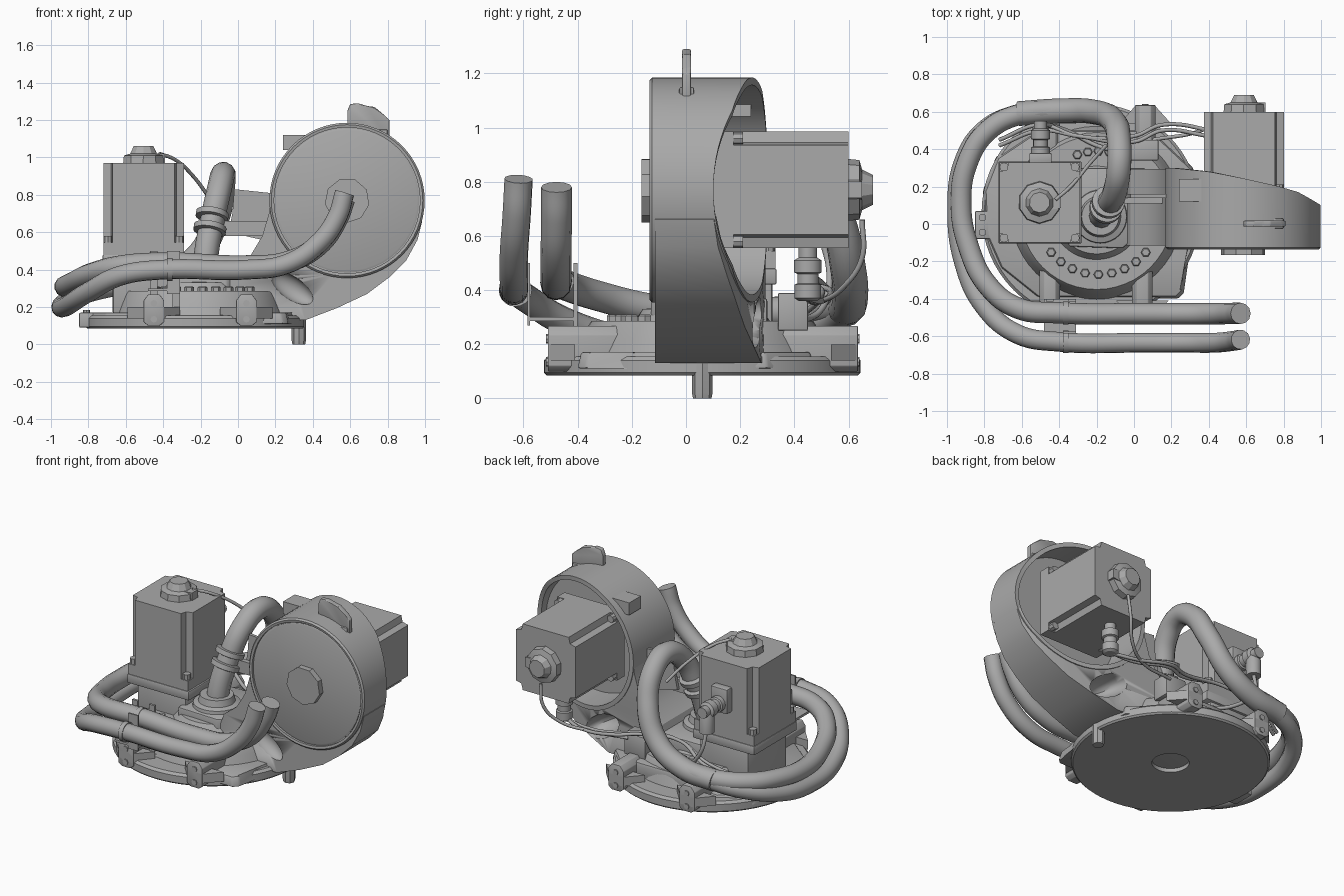
import bpy, bmesh, math
from mathutils import Matrix, Vector

if "Cube" in bpy.data.objects:
    bpy.data.objects.remove(bpy.data.objects["Cube"])

grey = bpy.data.materials.new("machine grey")
grey.diffuse_color = (0.4, 0.4, 0.4, 1)
grey.use_nodes = True
grey.node_tree.nodes["Principled BSDF"].inputs["Base Color"].default_value = grey.diffuse_color


def finish(name, bm, M=Matrix(), smooth=True):
    bmesh.ops.recalc_face_normals(bm, faces=bm.faces)
    me = bpy.data.meshes.new(name)
    bm.to_mesh(me)
    bm.free()
    me.transform(M)
    me.materials.append(grey)
    ob = bpy.data.objects.new(name, me)
    bpy.context.collection.objects.link(ob)
    if smooth:
        bpy.ops.object.select_all(action='DESELECT')
        ob.select_set(True)
        bpy.context.view_layer.objects.active = ob
        bpy.ops.object.shade_smooth_by_angle(angle=math.radians(32))
    return ob


def at(x, y, z, axis='Z'):
    turn = {'Z': Matrix(), 'Y': Matrix.Rotation(-math.pi / 2, 4, 'X'),
            'X': Matrix.Rotation(math.pi / 2, 4, 'Y')}[axis]
    return Matrix.Translation((x, y, z)) @ turn


def lathe(name, prof, M, n=48):
    """Revolve (radius, height) points around local z."""
    bm = bmesh.new()
    rings = [[bm.verts.new((r * math.cos(2 * math.pi * i / n), r * math.sin(2 * math.pi * i / n), h))
              for i in range(n)] for r, h in prof]
    for a, b in zip(rings, rings[1:]):
        for i in range(n):
            j = (i + 1) % n
            bm.faces.new((a[i], a[j], b[j], b[i]))
    bm.faces.new(rings[0])
    bm.faces.new(rings[-1])
    return finish(name, bm, M)


def prism(name, pts, h0, h1, M=Matrix(), top=1.0, c=(0, 0), bevel=0):
    """Extrude an outline along local z, optionally tapering about c."""
    bm = bmesh.new()
    lo = [bm.verts.new((x, y, h0)) for x, y in pts]
    hi = [bm.verts.new((c[0] + (x - c[0]) * top, c[1] + (y - c[1]) * top, h1)) for x, y in pts]
    bm.faces.new(lo)
    bm.faces.new(hi)
    for i in range(len(pts)):
        j = (i + 1) % len(pts)
        bm.faces.new((lo[i], lo[j], hi[j], hi[i]))
    if bevel:
        bmesh.ops.bevel(bm, geom=list(bm.edges), offset=bevel, segments=2, affect='EDGES', profile=0.5)
    return finish(name, bm, M, bool(bevel))


def box(name, x0, x1, y0, y1, z0, z1, bevel=0):
    return prism(name, [(x0, y0), (x1, y0), (x1, y1), (x0, y1)], z0, z1, bevel=bevel)


def plate_xz(name, pts, y0, y1, bevel=0):
    return prism(name, [(x, -z) for x, z in pts], y0, y1, at(0, 0, 0, 'Y'), bevel=bevel)


def tube(name, pts, r, res=4):
    cu = bpy.data.curves.new(name, 'CURVE')
    cu.dimensions, cu.bevel_depth, cu.bevel_resolution = '3D', r, res
    cu.use_fill_caps, cu.resolution_u = True, 8
    sp = cu.splines.new('BEZIER')
    sp.bezier_points.add(len(pts) - 1)
    for b, p in zip(sp.bezier_points, pts):
        b.co = p
        b.handle_left_type = b.handle_right_type = 'AUTO'
    cu.materials.append(grey)
    ob = bpy.data.objects.new(name, cu)
    bpy.context.collection.objects.link(ob)


# Round base with a shallow centre hole, and a locating pin
CX, CY = -0.23, 0.06
lathe("base_disc", [(.11, .14), (.11, .085), (.575, .085), (.585, .095), (.585, .14), (.57, .155), (.3, .16)],
      at(CX, CY, 0), 64)
lathe("locating_pin", [(.034, 0), (.038, .02), (.038, .16)], at(.325, .06, 0), 8)

# Cast body: low angular skirt, bolted flange, gearbox under the upright motor
outline = [(-.52, -.4), (.24, -.4), (.27, -.37), (.28, -.2), (.34, .02), (.32, .3), (.14, .47), (-.56, .48),
           (-.74, .36), (-.81, .18), (-.8, -.06), (-.72, -.24)]
prism("casting_skirt", outline, .11, .172, top=.97, c=(CX, CY), bevel=.01)
lathe("bolted_flange", [(.465, .15), (.44, .22), (.42, .27), (.41, .285), (.25, .285), (.22, .33), (.1, .34)],
      at(-.2, .06, 0))
box("rear_rib", -.45, .06, .3, .5, .14, .25, .02)
box("gearbox", -.67, -.32, -.08, .32, .16, .47, .015)
box("motor_mount", -.725, -.28, -.105, .335, .42, .48, .008)
prism("gear_cover", [(-.35, -.12), (-.06, -.13), (.06, -.02), (.06, .3), (-.35, .3)], .25, .37, bevel=.01)
lathe("hose_socket", [(.15, .33), (.14, .39), (.11, .4), (.1, .44), (.07, .44)], at(-.18, .04, 0), 32)
for k in range(9):
    for side in (1, -1):
        if side == -1 or 2 <= k <= 6:
            a = math.radians(50 + k * 10) if side == 1 else math.radians(220 + k * 12.5)
            lathe("flange_bolt", [(.026, .27), (.026, .305), (.02, .31)],
                  at(-.19 + .33 * math.cos(a), .06 + .33 * math.sin(a), 0), 6)

# Mounting lugs around the rim: two in front, two behind, one at the left
for x, y0, y1 in ((-.45, -.51, -.24), (.045, -.51, -.2), (.06, .35, .635), (-.45, .37, .635)):
    lug = [(x - .055, .12), (x - .03, .1), (x + .03, .1), (x + .055, .12), (x + .055, .235),
           (x + .03, .268), (x - .03, .268), (x - .055, .235)]
    plate_xz("mounting_lug", lug, y0, y1, .004)
    ye = y0 - .006 if y0 < 0 else y1 - .014
    for z in (.135, .22):
        lathe("lug_bolt", [(.018, 0), (.018, .02)], at(x, ye, z, 'Y'), 8)
    s = -1 if y0 < 0 else 1
    prism("lug_wing", [(x - .14, 0), (x + .14, 0), (x + .05, s * .1), (x - .05, s * .1)], .14, .2,
          at(0, y0 + .1 if s < 0 else y1 - .1, 0))
box("side_lug", -.85, -.76, -.08, .07, .09, .17, .008)
for y in (-.045, .035):
    lathe("side_bolt", [(.02, 0), (.02, .02)], at(-.81, y, .165), 8)

# Drum: open-backed housing whose rear rim sweeps forward to the right
DX, DZ, R = .583, .77, .415
SWEEP = [(.2, .3), (.4, .28), (.58, .245), (.76, .205), (.88, .17), (.95, .13), (1, .1)]


def rear(x):
    x = max(.2, min(.9999, x))
    for (xa, ya), (xb, yb) in zip(SWEEP, SWEEP[1:]):
        if x <= xb:
            return ya + (yb - ya) * (x - xa) / (xb - xa)


bm = bmesh.new()
N, rings = 64, []
for i in range(N):
    a = 2 * math.pi * i / N
    c, s = math.cos(a), math.sin(a)
    yb = rear(DX + R * c)
    prof = [(.39, -.118), (.39, -.132), (.405, -.135), (R, -.125), (R, yb), (.387, yb), (.387, .05)]
    rings.append([bm.verts.new((DX + r * c, y, DZ + r * s)) for r, y in prof])
for i in range(N):
    a, b = rings[i], rings[(i + 1) % N]
    for k in range(len(a) - 1):
        bm.faces.new((a[k], b[k], b[k + 1], a[k + 1]))
bm.faces.new([r[0] for r in rings])
bm.faces.new([r[-1] for r in rings])
finish("drum_housing", bm)
lathe("drum_cover", [(.385, 0), (.385, -.008), (.375, -.012)], at(DX, -.116, DZ, 'Y'), 48)
lathe("drum_boss", [(.12, -.165), (.12, -.1)], at(DX, 0, DZ, 'Y') @ Matrix.Rotation(.2, 4, 'Z'), 9)

# Arm: swept casting that carries the drum down into the base
outer = [(.985, .66), (.96, .56), (.9, .45), (.81, .36), (.69, .27), (.53, .195), (.36, .13),
         (.1, .14), (-.06, .3), (-.02, .41), (.07, .48), (.13, .58), (.165, .7), (.18, .8)]
bm = bmesh.new()
secs = []
for i, (x, z) in enumerate(outer):
    a = math.radians(-14 - i * 160 / (len(outer) - 1))
    ix, iz = DX + .4 * math.cos(a), DZ + .4 * math.sin(a)
    secs.append([bm.verts.new(p) for p in ((x, -.115, z), (x, rear(x) - .006, z),
                                           (ix, rear(ix) - .006, iz), (ix, -.115, iz))])
for a, b in zip(secs, secs[1:]):
    for k in range(4):
        bm.faces.new((a[k], b[k], b[(k + 1) % 4], a[(k + 1) % 4]))
bm.faces.new(secs[0])
bm.faces.new(secs[-1])
arm = finish("drum_arm", bm)
# Scooped pockets in the front and rear of the arm
for loc, size, tilt in (((.29, -.12, .3), (.13, .06, .06), .6), ((.42, .32, .28), (.15, .2, .075), .5)):
    bm = bmesh.new()
    bmesh.ops.create_uvsphere(bm, u_segments=24, v_segments=12, radius=1)
    M = Matrix.Translation(loc) @ Matrix.Rotation(tilt, 4, 'Y') @ Matrix.Diagonal((*size, 1))
    cut = finish("pocket_cutter", bm, M)
    cut.hide_render = True
    cut.hide_set(True)
    mod = arm.modifiers.new("pocket", 'BOOLEAN')
    mod.operation, mod.object = 'DIFFERENCE', cut

# Lifting eye and stop block on the drum
plate_xz("lifting_eye", [(.585, 1.14), (.585, 1.25), (.6, 1.285), (.64, 1.29), (.69, 1.275), (.73, 1.27),
                         (.79, 1.22), (.81, 1.2), (.81, 1.08)], -.014, .018, .006)
box("lifting_eye_foot", .6, .8, -.025, .03, 1.08, 1.15, .008)
box("stop_block", .24, .36, .12, .24, 1.04, 1.12)


# Motors: square flange, notched body, stepped cap and corner bolts
def motor(M, length):
    h, c = .215, .165
    square = [(-h, -h), (h, -h), (h, h), (-h, h)]
    notch = []
    for sx, sy in ((-1, -1), (1, -1), (1, 1), (-1, 1)):
        trio = [(sx * h, sy * c), (sx * .175, sy * .175), (sx * c, sy * h)]
        notch += trio if sx * sy > 0 else trio[::-1]
    prism("motor_flange", square, 0, .075, M)
    prism("motor_body", notch, .06, length, M)
    for sx in (-1, 1):
        for sy in (-1, 1):
            lathe("motor_bolt", [(.024, .07), (.024, .11)], M @ at(sx * .19, sy * .19, 0), 8)
    lathe("motor_cap", [(.115, length - .01), (.11, length + .04), (.075, length + .05), (.055, length + .09)],
          M @ Matrix.Rotation(.3, 4, 'Z'), 10)
    prism("cap_outlet", [(.05, -.04), (.115, -.03), (.115, .03), (.05, .04)], length, length + .05, M)


motor(at(-.505, .115, .47), .5)
motor(at(DX + .005, .1, DZ, 'Y'), .5)

# Cable plugs: rear of the upright motor and underside of the drum motor
box("plug_socket", -.56, -.44, .32, .38, .66, .82, .008)
plug = [(.035, 0), (.05, .01), (.05, .06), (.04, .065), (.04, .1), (.052, .105), (.052, .15), (.035, .16), (.035, .2)]
lathe("upright_motor_plug", plug, at(-.5, .35, .72, 'Y'), 14)
lathe("drum_motor_plug", plug, at(.56, .45, .36), 14)
lathe("plug_elbow", [(.045, 0), (.045, .1), (.03, .14)], at(-.5, .5, .58), 14)

# Hoses: two run round the left side and meet the hose arching to the gear cover
ends = [((.57, -.618, .81), (.53, -.625, .68), (.43, -.635, .54), (.26, -.635, .43), (.05, -.635, .4), (-.4, -.63, .4),
         (-.62, -.59, .37), (-.8, -.44, .28), (-.91, -.2, .21), (-.945, .08, .2), (-.91, .33, .23), (-.79, .51, .28),
         (-.6, .59, .32), (-.4, .6, .35)),
        ((.57, -.478, .78), (.53, -.478, .67), (.43, -.48, .53), (.26, -.48, .44), (.05, -.48, .42), (-.4, -.475, .435),
         (-.62, -.45, .42), (-.78, -.33, .38), (-.885, -.12, .33), (-.925, .1, .31), (-.89, .33, .32), (-.78, .5, .33),
         (-.6, .59, .34), (-.4, .61, .36))]
tube("outer_hose", ends[0], .053)
tube("inner_hose", ends[1], .057)
tube("arch_hose", [(-.62, .59, .33), (-.4, .605, .36), (-.22, .6, .47), (-.11, .55, .68), (-.08, .44, .86),
                   (-.08, .31, .91), (-.1, .18, .83), (-.14, .1, .65), (-.17, .05, .48), (-.18, .04, .36)], .066)
tilt = Vector((.03, .07, .18)).to_track_quat('Z', 'Y').to_matrix().to_4x4()
for h in (-.055, .025):
    lathe("hose_collar", [(.07, 0), (.088, .005), (.088, .035), (.07, .04)], at(-.145, .1, .65) @ tilt @ at(0, 0, h), 20)

# Brackets: hose holder in front, clamp plate beside the arch, cable tray behind
box("collar_arm", -.1, .17, .11, .14, .58, .66)
plate_xz("collar_bracket", [(-.05, .6), (.17, .55), (.17, .81), (-.02, .83), (-.03, .7)], .14, .16)
box("holder_shelf", -.48, -.31, -.58, -.4, .285, .3)
box("holder_front", -.38, -.31, -.585, -.575, .27, .5)
for x in (-.47, -.35):
    box("holder_rear", x, x + .04, -.415, -.4, .2, .5)
for y, z in ((-.63, .4), (-.475, .435)):
    lathe("hose_clip", [(.05, 0), (.061, 0), (.061, .03), (.05, .03)], at(-.38, y, z, 'X'), 20)
box("cable_tray", -.02, .13, .34, .45, .25, .39, .006)

# Thin cables
tube("cap_cable", [(-.42, .13, 1.02), (-.34, .2, .99), (-.24, .32, .9), (-.15, .42, .78)], .01, 2)
for d in (0, .03):
    tube("cross_cable", [(-.72, .42 + d, .3), (-.5, .5 + d, .38), (-.3, .47, .45), (0, .44 + d, .42), (.15, .5 + d, .4),
                         (.4, .47 + d, .36), (.55, .45, .37)], .011, 2)
tube("drum_motor_cable", [(.59, .65, .66), (.57, .65, .52), (.5, .58, .41), (.36, .5, .36), (.1, .45, .36)], .01, 2)
tube("upright_motor_cable", [(-.5, .5, .6), (-.48, .53, .46), (-.36, .5, .33), (-.2, .42, .3), (-.05, .38, .36)], .012, 2)
